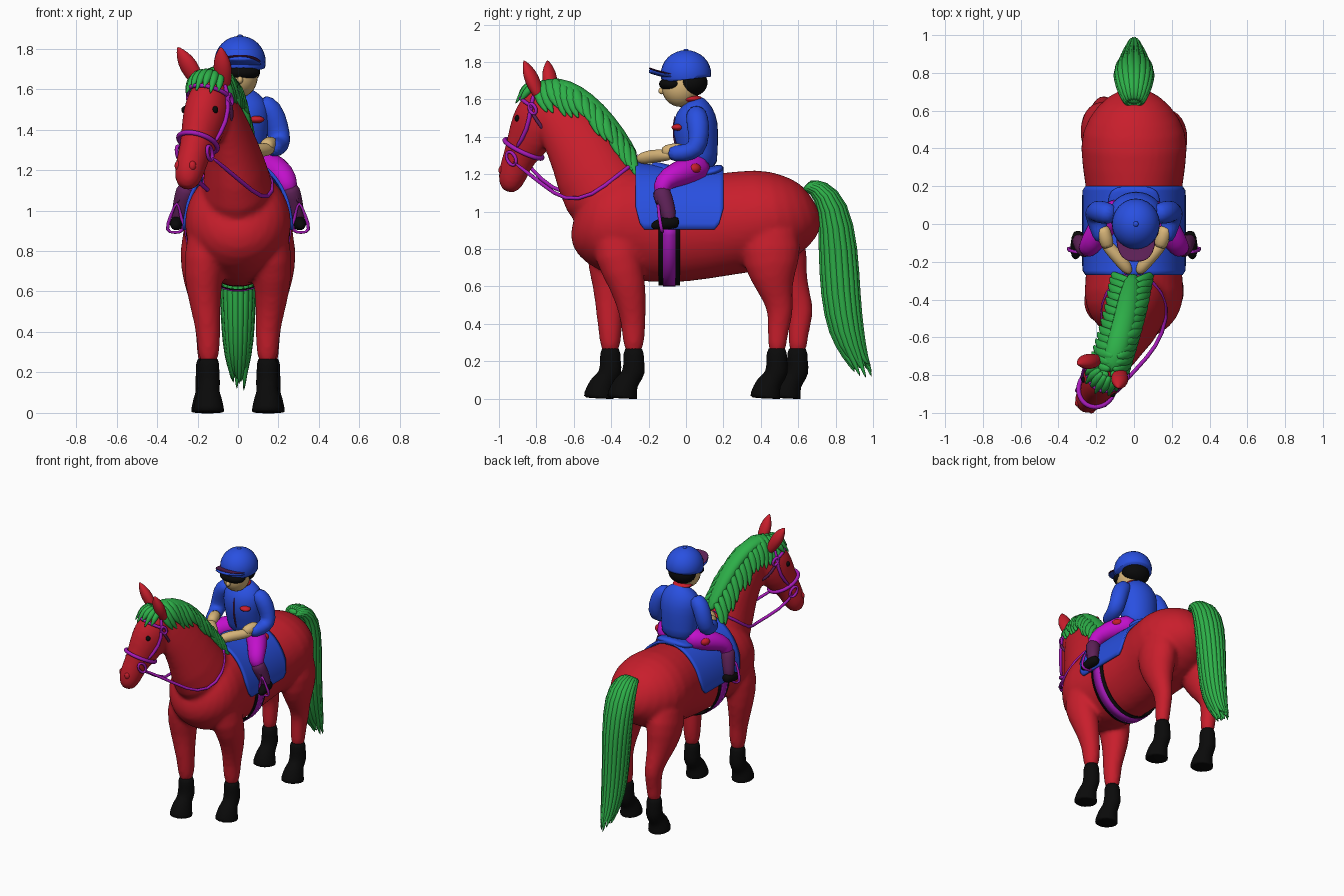
import bpy, bmesh, random
from math import sin, cos, pi, radians
from mathutils import Vector

random.seed(4)
if bpy.data.objects.get("Cube"):
    bpy.data.objects.remove(bpy.data.objects["Cube"])

def material(name, *rgb):
    mat = bpy.data.materials.new(name)
    mat.use_nodes = True
    mat.diffuse_color = (*rgb, 1)
    mat.node_tree.nodes["Principled BSDF"].inputs["Base Color"].default_value = (*rgb, 1)
    return mat

RED = material("coat red", .58, .013, .025)
GREEN = material("mane green", .026, .43, .065)
BLUE = material("jacket blue", .022, .08, .75)
MAGENTA = material("breeches magenta", .54, .005, .6)
PURPLE = material("strap purple", .38, .01, .48)
PLUM = material("boot plum", .11, .015, .095)
BLACK = material("black", .003, .003, .003)
SKIN = material("skin tan", .68, .46, .19)

def finish(name, bm, mat, subsurf=0):
    """Turn a bmesh into a smooth shaded object."""
    bmesh.ops.recalc_face_normals(bm, faces=bm.faces)
    mesh = bpy.data.meshes.new(name)
    bm.to_mesh(mesh)
    bm.free()
    mesh.materials.append(mat)
    mesh.shade_smooth()
    obj = bpy.data.objects.new(name, mesh)
    bpy.context.collection.objects.link(obj)
    if subsurf:
        mod = obj.modifiers.new("Subdivide", "SUBSURF")
        mod.levels = mod.render_levels = subsurf
    return obj

def add_loft(bm, stations, side=(1, 0, 0), n=12, cyclic=False):
    """Skin elliptical rings (x, y, z, half width, half depth) along a path."""
    rings, last, w = [], len(stations) - 1, Vector(side)
    for i, st in enumerate(stations):
        before = stations[i - 1 if cyclic else max(i - 1, 0)]
        after = stations[(i + 1) % (last + 1) if cyclic else min(i + 1, last)]
        t = (Vector(after[:3]) - Vector(before[:3])).normalized()
        w = (w - t * w.dot(t)).normalized()
        d = t.cross(w)
        angles = [2 * pi * k / n for k in range(n)]
        rings.append([bm.verts.new(Vector(st[:3]) + w * st[3] * cos(a) + d * st[-1] * sin(a)) for a in angles])
    for lower, upper in zip(rings, rings[1:] + rings[:1] * cyclic):
        for k in range(n):
            bm.faces.new((lower[k - 1], lower[k], upper[k], upper[k - 1]))
    if not cyclic:
        bm.faces.new(rings[0])
        bm.faces.new(rings[-1])

def loft(name, stations, mat, n=12, side=(1, 0, 0), cyclic=False):
    bm = bmesh.new()
    add_loft(bm, stations, side, n, cyclic)
    return finish(name, bm, mat, 1)

def tube(name, points, radius, mat, cyclic=False):
    loft(name, [(*p, radius * 1.15) for p in points], mat, 6, (.3, .5, .8), cyclic)

def ball(name, loc, scale, mat, cut=None):
    """Ellipsoid, optionally cut flat below a height."""
    bm = bmesh.new()
    bmesh.ops.create_uvsphere(bm, u_segments=24, v_segments=16, radius=1)
    bmesh.ops.scale(bm, vec=scale, verts=bm.verts)
    bmesh.ops.translate(bm, vec=loc, verts=bm.verts)
    if cut:
        geom = bm.verts[:] + bm.edges[:] + bm.faces[:]
        bmesh.ops.bisect_plane(bm, geom=geom, plane_co=(0, 0, cut), plane_no=(0, -.12, 1), clear_inner=True)
        bmesh.ops.holes_fill(bm, edges=[e for e in bm.edges if e.is_boundary])
    return finish(name, bm, mat)

def sheet(name, f, nu, nv, mat, thick):
    """Thickened grid from a function of u and v."""
    bm = bmesh.new()
    rows = [[bm.verts.new(f(i / nu, j / nv)) for j in range(nv + 1)] for i in range(nu + 1)]
    for a, b in zip(rows, rows[1:]):
        for j in range(nv):
            bm.faces.new((a[j], a[j + 1], b[j + 1], b[j]))
    solid = finish(name, bm, mat).modifiers.new("Thickness", "SOLIDIFY")
    solid.thickness, solid.offset = thick, 0

def along(points, t):
    i = min(int(t), len(points) - 2)
    return [a + (b - a) * (t - i) for a, b in zip(points[i], points[i + 1])]

SIDES = (("left", 1), ("right", -1))
# Horse: overlapping lofts fused into one skin
trunk = [(0, .70, 1.03, .04, .05), (0, .67, 1.01, .15, .15), (0, .56, .98, .25, .225), (0, .42, .96, .3, .278),
         (0, .2, .93, .255, .275), (0, 0, .91, .247, .295), (0, -.2, .92, .247, .305), (0, -.38, .94, .278, .29),
         (0, -.5, .95, .235, .235), (0, -.565, .97, .16, .17), (0, -.595, .98, .06, .07)]
neck = [(0, -.33, 1.0, .2, .24), (0, -.465, 1.115, .18, .235), (-.03, -.545, 1.32, .13, .19),
        (-.07, -.65, 1.46, .1, .155), (-.11, -.72, 1.56, .085, .12), (-.12, -.75, 1.62, .06, .07)]
head = [(-.115, -.73, 1.68, .05, .05), (-.13, -.755, 1.59, .095, .12), (-.15, -.79, 1.5, .115, .142), (-.175, -.83, 1.4, .103, .136),
        (-.21, -.89, 1.3, .077, .09), (-.235, -.92, 1.22, .077, .085), (-.25, -.94, 1.15, .07, .07), (-.255, -.945, 1.1, .035, .035)]
HEAD_SIDE, HEAD_FRONT = Vector((.89, -.45, 0)), Vector((-.41, -.8, .45))
front_leg = [(.14, -.38, .95, .1, .14), (.17, -.37, .75, .11, .13), (.17, -.305, .6, .09, .1),
             (.152, -.285, .45, .067, .074), (.145, -.28, .37, .062, .066), (.145, -.28, .22, .05, .052)]
rear_leg = [(.15, .44, 1.0, .11, .14), (.175, .455, .78, .125, .18), (.175, .46, .65, .1, .125), (.165, .49, .54, .07, .082),
            (.16, .508, .46, .06, .074), (.155, .49, .36, .052, .056), (.155, .485, .22, .05, .052)]
sock = [(0, 0, .285, .058, .06), (0, 0, .2, .052, .054), (0, .005, .15, .06, .066), (0, -.02, .105, .052, .056),
        (0, -.045, .08, .066, .07), (0, -.062, .01, .08, .085), (0, -.062, 0, .08, .085)]
bm = bmesh.new()
add_loft(bm, trunk, n=20)
add_loft(bm, neck, n=16)
add_loft(bm, head, HEAD_SIDE, 16)
for label, s in SIDES:
    for part, leg, shift in (("front", front_leg, -.125), ("rear", rear_leg, .11)):
        dy = shift if s < 0 else 0
        moved = [(x * s, y + dy * max(0, min(1, (.9 - z) * 2.5)), z, w, d) for x, y, z, w, d in leg]
        add_loft(bm, moved)
        fx, fy = moved[-1][:2]
        loft(f"{part}_sock_{label}", [(x + fx, y + fy, z, w, d) for x, y, z, w, d in sock], BLACK, 14)
horse = finish("horse_body", bm, RED, 1)
remesh = horse.modifiers.new("Fuse", "REMESH")
remesh.mode, remesh.voxel_size, remesh.use_smooth_shade = "VOXEL", .014, True
horse.modifiers.new("Blend", "SMOOTH").iterations = 7

def on_head(t, degrees, grow=.006):
    x, y, z, w, d = along(head, t)
    a = radians(degrees)
    return Vector((x, y, z)) + HEAD_SIDE * (w + grow) * cos(a) + HEAD_FRONT * (d + grow) * sin(a)

# Face details, ears and bridle
ears = {1: ((-.07, -.79, 1.63), (-.085, -.868, 1.81)), -1: ((-.2, -.72, 1.64), (-.3, -.74, 1.81))}
for label, s in SIDES:
    def turn(deg):
        return deg if s > 0 else 180 - deg
    ball(f"horse_eye_{label}", on_head(2.35, turn(34), -.009), (.016, .016, .018), BLACK)
    ball(f"nostril_{label}", on_head(5.3, turn(50), -.016), (.02, .02, .026), RED)
    base, tip = map(Vector, ears[s])
    ear = [(*base.lerp(tip, t), w, w * .8) for t, w in ((-.2, .03), (.1, .042), (.45, .052), (.75, .036), (1, .004))]
    loft(f"ear_{label}", ear, RED, side=HEAD_SIDE)
    tube(f"cheek_strap_{label}", [on_head(t, turn(a)) for t, a in ((.7, 20), (1.5, 5), (2.5, -8), (3.7, 0))], .012, PURPLE)
    for part, t, size in (("bit", 4.2, .036), ("brow", 1.45, .027)):
        rim = [on_head(t, turn(0), .008) + (HEAD_FRONT * cos(a * pi / 4) + Vector((0, 0, sin(a * pi / 4)))) * size for a in range(8)]
        tube(f"{part}_ring_{label}", rim, .01, PURPLE, True)
tube("noseband", [on_head(3.65, a, .01) for a in range(0, 360, 20)], .013, PURPLE, True)
tube("browband", [on_head(1.35, a, .01) for a in range(0, 181, 20)], .011, PURPLE)
tube("throat_strap", [on_head(1.6 + .9 * max(0, -sin(radians(a))), a) for a in range(180, 361, 20)], .01, PLUM)
reins = [(.02, -.76, 1.14), (.12, -.65, 1.055), (.18, -.5, 1.08), (.16, -.36, 1.2), (.03, -.25, 1.28)]
tube("rein_left", [on_head(4.3, 0)] + reins, .011, PURPLE)
tube("rein_right", [on_head(4.3, 180), (-.24, -.78, 1.17)] + [(-x, y, z + .03) for x, y, z in reins[1:]], .011, PURPLE)

# Mane: a crest with hanging locks on both sides, and a forelock
crest = [(-.13, -.79, 1.67, .05, .03), (-.1, -.69, 1.685, .06, .04), (-.07, -.585, 1.64, .062, .045),
         (-.04, -.47, 1.545, .062, .045), (-.02, -.36, 1.415, .056, .04), (0, -.26, 1.28, .035, .02)]
loft("mane_crest", crest, GREEN)
bm = bmesh.new()
for i in range(15):
    x, y, z = along(crest, i * .33)[:3]
    for s in (1, -1):
        drop = random.uniform(.13, .19)
        add_loft(bm, [(x, y - .01, z + .025, .02), (x + s * .06, y, z - .01, .04, .028),
                      (x + s * .094, y + .015, z - drop * .6, .034, .024), (x + s * .115, y + .05, z - drop, .004)], (0, 1, 0), 6)
for i in range(7):
    drops = zip((.2, .7, 1.1, 1.5 + .3 * (i % 2)), (.01, .02, .014, .012), (.02, .028, .02, .004))
    add_loft(bm, [(*on_head(t, 40 + i * 17, grow), r) for t, grow, r in drops], HEAD_SIDE, 6)
finish("mane_locks", bm, GREEN, 1)

# Tail: a bundle of tapering strands
tail = [(0, .63, 1.135, .04, .02), (0, .71, 1.14, .085, .04), (0, .79, 1.03, .108, .075), (0, .815, .8, .095, .1),
        (0, .825, .55, .08, .1), (0, .855, .35, .072, .09), (0, .905, .22, .045, .06)]
loft("tail_core", tail, GREEN)
bm = bmesh.new()
for i in range(18):
    c, s = cos(2 * pi * i / 18), sin(2 * pi * i / 18)
    path = [(w * .85 * c, y + d * .85 * s, z + .02 * s * (y < .8), .012 + w * .14, .012 + d * .16) for x, y, z, w, d in tail]
    add_loft(bm, path + [(.03 * c, .95 + .045 * s, random.uniform(.1, .2) - .02 * s, .004)], n=6)
finish("tail_strands", bm, GREEN, 1)

# Saddle, blanket and girth
def blanket(u, v):
    start = .35 * max(0, (abs(u - .5) * 2 - .8) / .2) ** 2
    a = start + (pi - 2 * start) * v
    return (.266 * cos(a), -.27 + .47 * u, .905 + (.32 + .035 * (1 - u) ** 3) * sin(a))

sheet("saddle_blanket", blanket, 20, 32, BLUE, .016)
for name, half, grow, mat in (("girth_edge", .058, .012, BLACK), ("girth", .034, .017, PURPLE)):
    sheet(name, lambda u, v: ((.242 + grow) * cos(2 * pi * u), -.09 + half * (2 * v - 1),
                              .915 + (.295 + grow) * sin(2 * pi * u)), 48, 1, mat, .008)
loft("saddle_seat", [(0, -.19, 1.25, .03, .02), (0, -.16, 1.23, .06, .04), (0, -.08, 1.21, .1, .035), (0, .03, 1.2, .13, .035),
                     (0, .12, 1.205, .15, .035), (0, .18, 1.225, .13, .03), (0, .2, 1.24, .08, .012)], BLUE)

# Rider: torso, head and helmet
loft("jacket", [(.01, .07, 1.22, .13, .1), (.01, .07, 1.3, .13, .1), (.01, .05, 1.42, .145, .128), (.01, .05, 1.52, .15, .115),
                (.01, .045, 1.575, .1, .075), (.01, .03, 1.6, .05, .05)], BLUE, 16)
loft("jacket_zip", [(.01, -.03, 1.27, .006), (.01, -.073, 1.4, .007), (.01, -.058, 1.52, .006)], PLUM, 8)
for name, loc, scale, mat in (
        ("chest_patch", (.092, -.045, 1.45), (.038, .032, .018), RED), ("collar", (.01, .022, 1.602), (.068, .068, .022), RED),
        ("neck", (.01, .005, 1.6), (.045, .045, .06), SKIN), ("face", (.01, -.03, 1.665), (.088, .1, .105), SKIN),
        ("nose", (.01, -.13, 1.645), (.015, .018, .018), SKIN), ("hair", (.01, .03, 1.69), (.1, .085, .075), BLACK),
        ("goggles", (.01, -.076, 1.682), (.096, .068, .04), BLACK), ("helmet_button", (.01, 0, 1.862), (.014, .014, .008), BLUE)):
    ball(name, loc, scale, mat)
ball("helmet", (.01, 0, 1.735), (.127, .135, .128), BLUE, 1.705)
for name, dz, thick, mat in (("visor_top", 0, .005, PLUM), ("visor_underside", -.014, .012, BLUE)):
    rows = ((-.04, 1.73, .115), (-.12, 1.742, .108), (-.18, 1.76, .08), (-.2, 1.768, .035))
    loft(name, [(.01, y, z + dz, w, thick) for y, z, w in rows], mat)

# Rider: limbs, boots and stirrups
limbs = [("sleeve", BLUE, [(.1, .05, 1.545, .05), (.165, .06, 1.5, .064), (.195, .07, 1.41, .06), (.21, .06, 1.33, .056),
                           (.19, -.01, 1.31, .05), (.165, -.1, 1.31, .042)]),
         ("cuff", SKIN, [(.172, -.005, 1.328, .042), (.15, -.08, 1.328, .039), (.135, -.13, 1.312, .036)]),
         ("hand", SKIN, [(.17, -.07, 1.305, .03), (.13, -.13, 1.3, .034), (.08, -.18, 1.295, .037), (.04, -.23, 1.285, .036),
                         (.02, -.265, 1.28, .015)]),
         ("breeches", MAGENTA, [(.05, .1, 1.24, .08), (.15, .02, 1.225, .078), (.225, -.1, 1.18, .064), (.245, -.135, 1.13, .052),
                                (.255, -.12, 1.08, .04)]),
         ("boot", PLUM, [(.25, -.14, 1.13, .05), (.265, -.12, 1.07, .052), (.285, -.095, 1.0, .043), (.298, -.085, .93, .035)]),
         ("shoe", BLACK, [(.29, -.035, .94, .025), (.295, -.07, .945, .038), (.305, -.13, .935, .036), (.312, -.19, .92, .018)])]
stirrup = [(.3, -.15, 1.06), (.285, -.145, .98), (.26, -.13, .895), (.31, -.125, .89), (.362, -.13, .895), (.33, -.145, .98)]
for label, s in SIDES:
    for name, mat, path in limbs:
        loft(f"{name}_{label}", [(p[0] * s, *p[1:]) for p in path], mat)
    ball(f"breeches_patch_{label}", (s * .18, .04, 1.23), (.04, .04, .03), RED)
    tube(f"stirrup_{label}", [(x * s, y, z) for x, y, z in stirrup], .01, PURPLE, True)
    tube(f"stirrup_strap_{label}", [(s * .27, -.16, 1.12), (s * .3, -.15, 1.03)], .009, PLUM)
